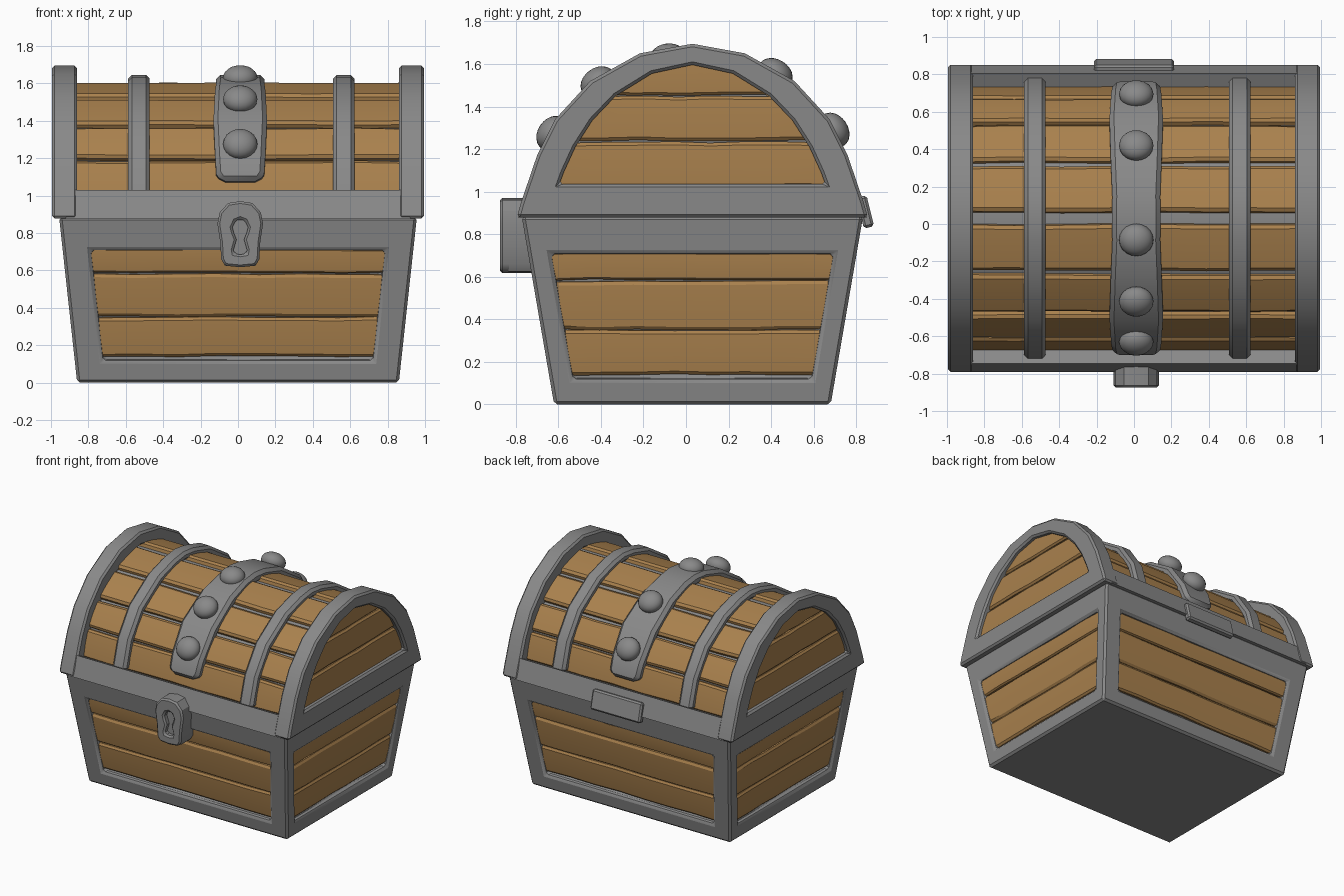
import bpy, bmesh, math, random
from mathutils import Vector, Matrix

if "Cube" in bpy.data.objects:
    bpy.data.objects.remove(bpy.data.objects["Cube"])

random.seed(4)
CY = 0.03  # depth centre of the chest


def material(name, rgb):
    m = bpy.data.materials.new(name)
    m.diffuse_color = (*rgb, 1)
    m.use_nodes = True
    m.node_tree.nodes["Principled BSDF"].inputs["Base Color"].default_value = m.diffuse_color
    return m


IRON = material("grey_iron", (0.25, 0.25, 0.25))
WOOD = material("brown_wood", (0.40, 0.22, 0.075))


def finish(name, bm, mat, bevel=0.0, loc=(0, 0, 0), rot=(0, 0, 0)):
    bmesh.ops.remove_doubles(bm, verts=bm.verts, dist=1e-5)
    bmesh.ops.recalc_face_normals(bm, faces=bm.faces)
    if bevel:
        sharp = [e for e in bm.edges if len(e.link_faces) == 2 and e.calc_face_angle() > 0.7]
        bmesh.ops.bevel(bm, geom=sharp, offset=bevel, segments=1, affect='EDGES', clamp_overlap=True)
    me = bpy.data.meshes.new(name)
    bm.to_mesh(me)
    bm.free()
    me.materials.append(mat)
    ob = bpy.data.objects.new(name, me)
    ob.location, ob.rotation_euler = loc, rot
    bpy.context.collection.objects.link(ob)
    return ob


def face(bm, pts):
    bm.faces.new([bm.verts.new(p) for p in pts])


def mirrored(half):
    return half + [(-y, z) for y, z in reversed(half) if y > 1e-6]


def strip(name, outer, inner, x0, x1, closed=False, bevel=0.012, widths=None, **kw):
    """Band between two (y, z) outlines, running from x0 to x1."""
    bm = bmesh.new()
    rings = []
    for i, (o, n) in enumerate(zip(outer, inner)):
        s = widths[i] if widths else 1
        rings.append([bm.verts.new((x, *p)) for x, p in
                      ((x0 * s, o), (x1 * s, o), (x1 * s, n), (x0 * s, n))])
    pairs = list(zip(rings, rings[1:]))
    if closed:
        pairs.append((rings[-1], rings[0]))
    else:
        bm.faces.new(rings[0])
        bm.faces.new(rings[-1])
    for a, b in pairs:
        for j in range(4):
            k = (j + 1) % 4
            bm.faces.new((a[j], a[k], b[k], b[j]))
    kw.setdefault("loc", (0, CY, 0))
    return finish(name, bm, IRON, bevel, **kw)


def plank(name, a0, a1, b0, b1, thick=0.04, wobble=0.004, n=7):
    """Rounded board over a quad: lower edge a0-a1, upper edge b0-b1."""
    a0, a1, b0, b1 = map(Vector, (a0, a1, b0, b1))
    normal = (a1 - a0).cross(b0 - a0).normalized()
    section = [(0, -1), (0.0, -0.4), (0.07, -0.1), (0.5, 0), (0.93, -0.1), (1, -0.4), (1, -1)]
    bm = bmesh.new()
    rows = []
    for i in range(n + 1):
        lo, hi = a0.lerp(a1, i / n), b0.lerp(b1, i / n)
        up = (hi - lo).normalized()
        lo += up * random.uniform(-wobble, wobble)
        hi += up * random.uniform(-wobble, wobble)
        rows.append([bm.verts.new(lo.lerp(hi, v) + normal * d * thick) for v, d in section])
    for r, s in zip(rows, rows[1:]):
        for j in range(len(section)):
            k = (j + 1) % len(section)
            bm.faces.new((r[j], r[k], s[k], s[j]))
    bm.faces.new(rows[0])
    bm.faces.new(rows[-1])
    return finish(name, bm, WOOD)


# --- Tapered body with a recessed panel on each wall ---
def half_size(k, z):
    return (0.86 + 0.109 * z) if k % 2 == 0 else (0.65 + 0.172 * z)


def wall(k, u, z, d=0.0):
    p = Vector((u, -(half_size(k + 1, z) - d), z))
    return Matrix.Rotation(k * math.pi / 2, 3, 'Z') @ p + Vector((0, CY, 0))


TOP, P0, P1 = 0.885, 0.115, 0.71
bm = bmesh.new()
for k in range(4):
    margin = 0.147 if k % 2 == 0 else 0.105
    corners = [(-1, 0), (1, 0), (1, 1), (-1, 1)]
    out = [wall(k, s * half_size(k, t * TOP), t * TOP) for s, t in corners]
    rim, back = [], []
    for s, t in corners:
        z = P1 if t else P0
        u = s * (half_size(k, z) - margin)
        rim.append(wall(k, u, z))
        back.append(wall(k, u - s * 0.012, z + (0.012 if t == 0 else -0.005), 0.05))
    for j in range(4):
        m = (j + 1) % 4
        face(bm, (out[j], out[m], rim[m], rim[j]))
        face(bm, (rim[j], rim[m], back[m], back[j]))
    face(bm, back)
for z in (0, TOP):
    face(bm, [wall(k, -half_size(k, z), z) for k in range(4)])
finish("body_frame", bm, IRON, 0.015)

# Body planks, three rows per wall
for k, side in enumerate(("front", "right", "back", "left")):
    margin = 0.14 if k % 2 == 0 else 0.098
    for i, (z0, z1) in enumerate(((0.138, 0.347), (0.35, 0.577), (0.584, 0.715))):
        w0, w1 = (half_size(k, z) - margin for z in (z0, z1))
        plank(f"{side}_plank_{i + 1}", wall(k, -w0, z0, 0.016), wall(k, w0, z0, 0.016),
              wall(k, -w1, z1, 0.016), wall(k, w1, z1, 0.016))

# --- Lid: arched end frames, front and back rails, core ---
arch_out = [(0.825, 0.878), (0.805, 0.95), (0.73, 1.17), (0.645, 1.34), (0.48, 1.52), (0.247, 1.65), (0, 1.695)]
arch_in = [(0.625, 1.035), (0.605, 1.09), (0.55, 1.21), (0.47, 1.335), (0.36, 1.45), (0.19, 1.555), (0, 1.596)]
core = [(0.67, 0.90), (0.665, 1.03), (0.61, 1.20), (0.487, 1.36), (0.27, 1.508), (0, 1.578)]
for side, x0, x1 in (("right", 0.86, 0.995), ("left", -0.995, -0.86)):
    strip(f"lid_{side}_arch", mirrored(arch_out), mirrored(arch_in), x0, x1, closed=True, bevel=0.014)
for side, s in (("front", -1), ("back", 1)):
    strip(f"lid_{side}_rail", [(s * 0.82, 0.878), (s * 0.775, 1.03)],
          [(s * 0.66, 0.878), (s * 0.68, 0.985)], -0.92, 0.92, bevel=0)
core_full = mirrored(core)
strip("lid_core", core_full, [(y * 0.9, 0.89) for y, z in core_full], -0.93, 0.93, bevel=0)

# Lid planks over the curve
rows = [((0.712, 0.99), (0.657, 1.19)), ((0.648, 1.21), (0.532, 1.372)),
        ((0.508, 1.395), (0.315, 1.522)), ((0.285, 1.545), (0.042, 1.612))]
for i, ((y0, z0), (y1, z1)) in enumerate(rows):
    for side, s in (("front", -1), ("back", 1)):
        plank(f"lid_{side}_plank_{i + 1}", (s * 0.9, CY + s * y0, z0), (s * -0.9, CY + s * y0, z0),
              (s * 0.9, CY + s * y1, z1), (s * -0.9, CY + s * y1, z1), thick=0.05)

# Lid end planks, widths reach under the arch
ends = [(1.02, 0.67, 1.232, 0.59), (1.24, 0.585, 1.447, 0.42), (1.455, 0.40, 1.625, 0.20)]
for side, s in (("right", 1), ("left", -1)):
    for i, (z0, w0, z1, w1) in enumerate(ends):
        x = s * 0.962
        plank(f"lid_{side}_end_plank_{i + 1}", (x, CY - s * w0, z0), (x, CY + s * w0, z0),
              (x, CY - s * w1, z1), (x, CY + s * w1, z1))

# --- Straps across the lid ---
strap = [(0.755, 1.0), (0.69, 1.22), (0.55, 1.42), (0.31, 1.575), (0.12, 1.63), (0, 1.645)]


def inset(pts, f=0.91):
    return [(y * f, 0.9 + (z - 0.9) * f) for y, z in pts]


for side, x in (("left", -0.53), ("right", 0.565)):
    p = mirrored(strap)
    strip(f"{side}_strap", p, inset(p), x - 0.058, x + 0.058, bevel=0.02)
centre = [(0.735, 1.08), (0.728, 1.12)] + strap[1:]
p = mirrored(centre)
w = [0.78, 1.0, 1.05, 1.12, 1.06, 1.0, 1.02]
strip("centre_strap", p, inset(p, 0.89), -0.128, 0.128, bevel=0.024,
      widths=w + w[-2::-1], loc=(0.012, CY, 0))

# Domed studs on the centre strap
for i, (y, z, ang) in enumerate(((-0.63, 1.275, 56), (-0.415, 1.515, 36), (-0.085, 1.63, 8),
                                 (0.42, 1.555, -33), (0.695, 1.29, -56))):
    bm = bmesh.new()
    bmesh.ops.create_uvsphere(bm, u_segments=20, v_segments=12, radius=0.092)
    bmesh.ops.scale(bm, vec=(1, 0.95, 0.72), verts=bm.verts)
    finish(f"stud_{i + 1}", bm, IRON, loc=(0.012, y, z), rot=(math.radians(ang), 0, 0))

# --- Lock plate with keyhole ---
lock = [(0, 0.617), (0.082, 0.625), (0.102, 0.66), (0.107, 0.75), (0.122, 0.85), (0.11, 0.91), (0.065, 0.96), (0, 0.97)]
hole = [(0, 0.685), (0.032, 0.69), (0.036, 0.71), (0.02, 0.765), (0.034, 0.80), (0.042, 0.83), (0.026, 0.865), (0, 0.875)]
outline = mirrored(lock)
turn = (0, 0, math.pi / 2)
strip("lock_plate", outline, mirrored(hole), -0.875, -0.82, closed=True, bevel=0.012,
      loc=(0.012, 0, 0), rot=turn)
strip("lock_back", outline, [(0, 0.78)] * len(outline), -0.835, -0.72, closed=True, bevel=0,
      loc=(0.012, 0, 0), rot=turn)

# --- Hinge plate ---
bm = bmesh.new()
bmesh.ops.create_cube(bm, size=1)
bmesh.ops.scale(bm, vec=(0.43, 0.05, 0.15), verts=bm.verts)
finish("hinge_plate", bm, IRON, 0.012, loc=(0, 0.842, 0.905), rot=(math.radians(14), 0, 0))

# Smooth the curves, keep the corners crisp
bpy.ops.object.select_all(action='SELECT')
bpy.context.view_layer.objects.active = bpy.context.scene.objects[0]
bpy.ops.object.shade_smooth_by_angle(angle=math.radians(30))
